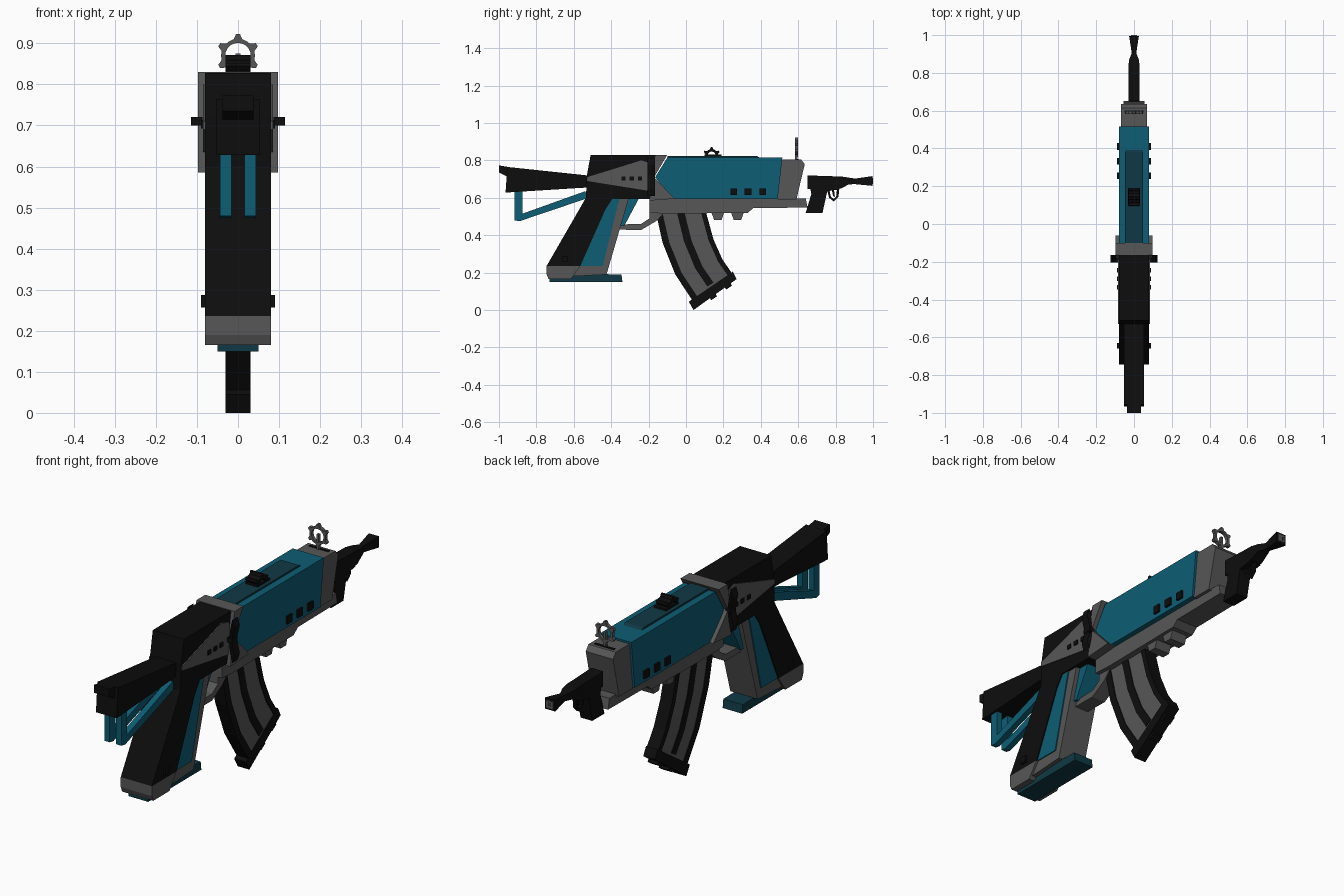
import bpy, bmesh, math
from mathutils import Vector

if "Cube" in bpy.data.objects:
    bpy.data.objects.remove(bpy.data.objects["Cube"], do_unlink=True)


def material(name, rgb):
    m = bpy.data.materials.new(name)
    m.use_nodes = True
    m.diffuse_color = (*rgb, 1)
    bsdf = next(n for n in m.node_tree.nodes if n.type == 'BSDF_PRINCIPLED')
    bsdf.inputs["Base Color"].default_value = (*rgb, 1)
    return m


BLACK = material("black", (0.004, 0.004, 0.004))
GREY = material("grey", (0.095, 0.095, 0.095))
TEAL = material("teal", (0.004, 0.11, 0.175))
DARK = material("dark teal", (0.005, 0.04, 0.058))


def finish(name, bm, mat):
    bmesh.ops.recalc_face_normals(bm, faces=bm.faces)
    mesh = bpy.data.meshes.new(name)
    bm.to_mesh(mesh)
    bm.free()
    mesh.materials.append(mat)
    ob = bpy.data.objects.new(name, mesh)
    bpy.context.collection.objects.link(ob)
    return ob


def slab(name, mat, pts, half, centre=0.0):
    """Side profile of (y, z) points, extruded across x."""
    bm = bmesh.new()
    face = bm.faces.new([bm.verts.new((centre - half, y, z)) for y, z in pts])
    out = bmesh.ops.extrude_face_region(bm, geom=[face])["geom"]
    bmesh.ops.translate(bm, vec=(2 * half, 0, 0),
                        verts=[v for v in out if isinstance(v, bmesh.types.BMVert)])
    return finish(name, bm, mat)


def box(name, mat, centre, size):
    x, y, z = centre
    a, b = size[1] / 2, size[2] / 2
    return slab(name, mat, [(y - a, z - b), (y + a, z - b), (y + a, z + b), (y - a, z + b)],
                size[0] / 2, x)


def gear(name, mat, centre, inner, outer, tip, depth, along_x, teeth=6):
    """Toothed ring whose axis runs along x or y."""
    bm = bmesh.new()
    n = teeth * 6
    rings = []
    for side in (-depth / 2, depth / 2):
        for hole in (True, False):
            ring = []
            for i in range(n):
                a = math.pi / 2 + math.tau * (i - 0.5) / n
                r = inner if hole else (tip if i % 6 in (0, 1) else outer)
                u, w = r * math.cos(a), r * math.sin(a)
                p = Vector((side, u, w) if along_x else (u, side, w))
                ring.append(bm.verts.new(p + Vector(centre)))
            rings.append(ring)
    for a, b in ((0, 1), (1, 3), (3, 2), (2, 0)):
        for i in range(n):
            j = (i + 1) % n
            bm.faces.new((rings[a][i], rings[a][j], rings[b][j], rings[b][i]))
    return finish(name, bm, mat)


def loft(name, mat, sections):
    """Rectangular sections (y, z, half width, half height) joined along y."""
    bm = bmesh.new()
    loops = [[bm.verts.new((sx * w, y, z + sz * h))
              for sx, sz in ((-1, -1), (1, -1), (1, 1), (-1, 1))] for y, z, w, h in sections]
    for a, b in zip(loops, loops[1:]):
        for i in range(4):
            j = (i + 1) % 4
            bm.faces.new((a[i], a[j], b[j], b[i]))
    bm.faces.new(loops[0])
    bm.faces.new(loops[-1])
    return finish(name, bm, mat)


# Rear stock and its folding struts
slab("stock", BLACK, [(-.955, .765), (-.53, .72), (-.53, .655), (-.965, .628)], .053)
slab("butt_plate", BLACK, [(-1, .773), (-.95, .765), (-.95, .71), (-1, .735)], .038)
for side, tag in ((1, "left"), (-1, "right")):
    slab(f"stock_strut_{tag}", TEAL,
         [(-.917, .64), (-.875, .64), (-.875, .515), (-.54, .635), (-.52, .6),
          (-.89, .475), (-.917, .48)], .014, side * .03)

# Rear receiver, collar and main body
slab("rear_receiver", BLACK, [(-.51, .828), (-.13, .828), (-.17, .71), (-.165, .595),
                              (-.535, .595), (-.53, .72)], .08)
slab("collar", GREY, [(-.165, .83), (-.1, .83), (-.17, .71), (-.06, .595),
                      (-.195, .585), (-.185, .71)], .098)
slab("body", TEAL, [(-.1, .815), (.515, .815), (.49, .595), (-.075, .595), (-.165, .71)], .08)
slab("top_panel", DARK, [(-.1, .81), (.4, .81), (.38, .823), (-.1, .823)], .047)
slab("front_block", GREY, [(.505, .805), (.615, .805), (.635, .78), (.59, .59), (.49, .59)], .07)
box("front_slot", BLACK, (0, .595, .805), (.1, .012, .006))

# Lower rail with two mounts underneath, and the trigger guard
slab("lower_rail", GREY, [(-.195, .597), (.64, .597), (.65, .548), (.36, .545),
                          (.33, .52), (-.1, .515), (-.195, .52)], .055)
for y in (.17, .275):
    slab("rail_mount", GREY, [(y - .037, .53), (y + .037, .53), (y + .02, .482),
                              (y - .02, .482)], .04)
slab("trigger_guard", GREY, [(-.195, .58), (-.195, .49), (-.24, .46), (-.35, .458),
                             (-.37, .43), (-.24, .428), (-.16, .475), (-.11, .53),
                             (-.11, .58)], .035)

# Grip
slab("grip_back", BLACK, [(-.535, .6), (-.39, .6), (-.43, .54), (-.565, .236), (-.745, .236)], .08)
slab("grip_inlay", TEAL, [(-.41, .6), (-.355, .6), (-.445, .236), (-.565, .236), (-.43, .54)], .075)
slab("grip_front", GREY, [(-.365, .6), (-.305, .6), (-.425, .19), (-.61, .18),
                          (-.565, .236), (-.445, .236)], .07)
slab("grip_brace", TEAL, [(-.31, .6), (-.25, .6), (-.33, .45), (-.35, .45)], .05)
slab("grip_foot", GREY, [(-.745, .236), (-.565, .236), (-.615, .165), (-.735, .165),
                         (-.745, .19)], .08)
slab("base_plate", DARK, [(-.73, .168), (-.6, .195), (-.345, .19), (-.34, .15), (-.73, .15)], .05)

# Curved magazine, striped along its length
BACK = [(-.163, .53), (-.125, .36), (-.057, .19), (.035, .05)]
FRONT = [(.105, .53), (.147, .377), (.195, .27), (.25, .19)]


def mag_strip(name, mat, f0, f1, half, stop=1.0):
    rows = [(Vector(b), Vector(f)) for b, f in zip(BACK, FRONT)]
    rows[-1] = tuple(p.lerp(q, stop) for p, q in zip(rows[-2], rows[-1]))
    pts = [b.lerp(f, f0) for b, f in rows] + [b.lerp(f, f1) for b, f in reversed(rows)]
    slab(name, mat, pts, half)


mag_strip("magazine_body", GREY, .1, .92, .026)
mag_strip("magazine_back_edge", BLACK, 0, .13, .03)
mag_strip("magazine_groove", BLACK, .42, .57, .029, .85)
mag_strip("magazine_front_edge", BLACK, .9, 1, .03)
slab("magazine_base", BLACK, [(.015, .045), (.25, .205), (.27, .165), (.04, 0)], .03)
for y, z in ((.145, .078), (.225, .135)):
    slab("magazine_nub", BLACK, [(y - .02, z - .01), (y - .01, z - .025), (y + .02, z - .005),
                                 (y + .01, z + .02)], .025)

# Front barrel assembly
slab("barrel_grip", BLACK, [(.65, .72), (.78, .715), (.82, .645), (.755, .635), (.73, .52),
                            (.64, .52), (.67, .62)], .03)
loft("barrel", BLACK, [(.65, .683), (.83, .682), (.87, .69), (.905, .688), (1, .69)]
     and [(.65, .683, .028, .036), (.83, .682, .03, .032), (.87, .69, .026, .018),
          (.905, .688, .012, .015), (.996, .69, .026, .026)])
box("muzzle_face", GREY, (0, .996, .69), (.034, .008, .034))
box("muzzle_hole", BLACK, (0, .997, .69), (.018, .006, .018))
slab("small_guard", BLACK, [(.755, .64), (.765, .6), (.79, .58), (.815, .605), (.82, .65),
                            (.808, .65), (.803, .608), (.79, .594), (.775, .605), (.767, .64)], .008)
slab("small_trigger", BLACK, [(.78, .64), (.792, .64), (.796, .605), (.786, .61)], .005)

# Sights
gear("front_sight_ring", GREY, (0, .59, .87), .031, .041, .053, .016, False)
box("front_sight_post", GREY, (0, .59, .835), (.012, .014, .08))
gear("rear_sight_ring", BLACK, (0, .137, .825), .022, .035, .047, .06, True)
box("rear_sight_base", BLACK, (0, .145, .824), (.062, .09, .016))

# Side details, repeated on both sides
for side, tag in ((1, "left"), (-1, "right")):
    slab(f"side_plate_{tag}", GREY, [(-.53, .71), (-.24, .8), (-.185, .785), (-.185, .635),
                                     (-.53, .69)], .006, side * .079)
    for y in (.255, .332, .41):
        box(f"body_stud_{tag}", BLACK, (side * .083, y, .632), (.012, .036, .036))
    for y in (-.335, -.29, -.245):
        box(f"plate_stud_{tag}", BLACK, (side * .086, y, .703), (.008, .022, .02))
    box(f"grip_bolt_{tag}", BLACK, (side * .083, -.645, .272), (.014, .03, .03))
    slab(f"side_knob_{tag}", BLACK, [(-.205, .7), (-.165, .7), (-.165, .72), (-.205, .72)],
         .014, side * .1)
    # Open-ended bow-tie fins around the knob
    for up in (1, -1):
        bm = bmesh.new()
        outline = [(.098, .01), (.103, .05), (.114, .1), (.125, .065), (.112, .01)]
        loops = [[bm.verts.new((side * x, y, .71 + up * z)) for x, z in outline]
                 for y in (-.205, -.165)]
        for i in range(len(outline)):
            j = (i + 1) % len(outline)
            bm.faces.new((loops[0][i], loops[0][j], loops[1][j], loops[1][i]))
        finish(f"side_fin_{tag}", bm, BLACK)
